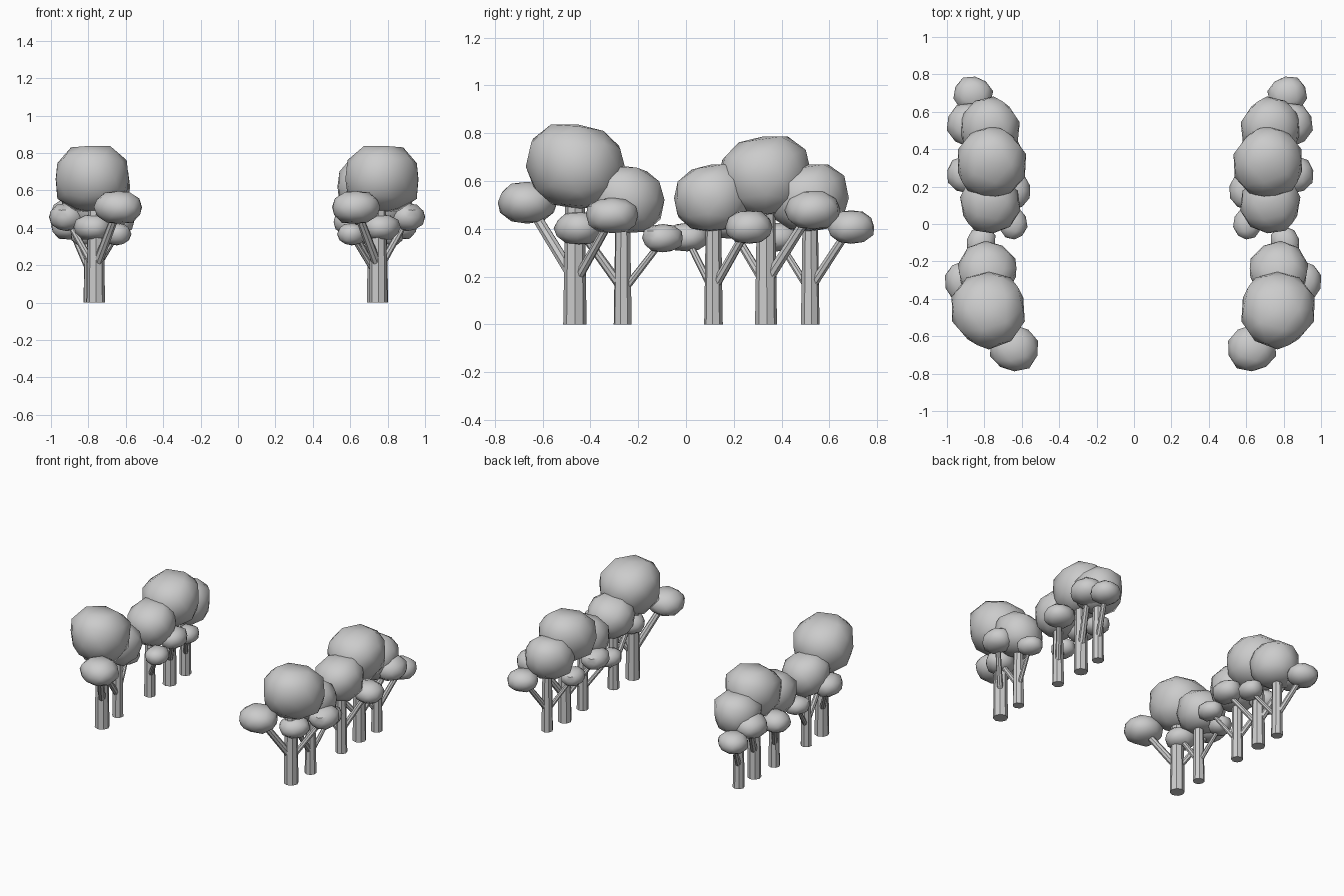
import bpy, bmesh, math, random
from mathutils import Matrix, Vector

cube = bpy.data.objects.get("Cube")
if cube:
    bpy.data.objects.remove(cube, do_unlink=True)

grey = bpy.data.materials.new("plain_grey")
grey.use_nodes = True
grey.diffuse_color = (0.6, 0.6, 0.6, 1)
grey.node_tree.nodes["Principled BSDF"].inputs["Base Color"].default_value = (0.6, 0.6, 0.6, 1)


def finish(bm, name, matrix):
    """Place a part, then turn it into a shaded object."""
    bm.transform(matrix)
    bmesh.ops.recalc_face_normals(bm, faces=bm.faces)
    mesh = bpy.data.meshes.new(name)
    bm.to_mesh(mesh)
    bm.free()
    mesh.materials.append(grey)
    obj = bpy.data.objects.new(name, mesh)
    bpy.context.collection.objects.link(obj)
    bpy.ops.object.select_all(action="DESELECT")
    obj.select_set(True)
    bpy.context.view_layer.objects.active = obj
    bpy.ops.object.shade_smooth_by_angle(angle=math.radians(40))


def limb(name, start, end, r1, r2, matrix):
    """Tapered stick between two points."""
    start, end = Vector(start), Vector(end)
    axis = end - start
    bm = bmesh.new()
    bmesh.ops.create_cone(bm, cap_ends=True, segments=8, radius1=r1, radius2=r2, depth=axis.length)
    turn = axis.to_track_quat("Z", "Y").to_matrix().to_4x4()
    bm.transform(Matrix.Translation((start + end) / 2) @ turn)
    finish(bm, name, matrix)


def foliage(name, centre, radii, seed, power, slope, matrix):
    """Faceted lump: fuller than a sphere, slightly uneven, with a sloping top."""
    rng = random.Random(seed)
    bm = bmesh.new()
    bmesh.ops.create_icosphere(bm, subdivisions=2, radius=1)
    for v in bm.verts:
        flat = math.hypot(v.co.x, v.co.y)
        v.co /= (flat ** power + abs(v.co.z) ** power) ** (1 / power)
        v.co *= rng.uniform(0.93, 1.03)
        v.co.z -= slope * v.co.y * max(v.co.z, 0)
        v.co.z = min(v.co.z, 0.97 - slope * v.co.y)
    bm.transform(Matrix.Translation(centre) @ Matrix.Diagonal((*radii, 1)))
    finish(bm, name, matrix)


def tree(label, x, y, turn, size, side):
    """Trunk, crown and two branches that each carry a smaller clump."""
    m = (Matrix.Translation((x, y, 0)) @ Matrix.Diagonal((side, 1, 1, 1))
         @ Matrix.Rotation(math.radians(turn), 4, "Z") @ Matrix.Scale(size, 4))
    limb(label + "_trunk", (0, 0, 0), (0, 0, 0.58), 0.049, 0.04, m)
    limb(label + "_large_branch", (-0.012, -0.02, 0.22), (-0.11, -0.18, 0.48), 0.025, 0.022, m)
    limb(label + "_small_branch", (0.01, 0.01, 0.19), (0.14, 0.14, 0.42), 0.02, 0.017, m)
    foliage(label + "_crown", (0.017, 0.01, 0.66), (0.205, 0.212, 0.185), 4, 2.5, 0.14, m)
    foliage(label + "_large_clump", (-0.12, -0.2, 0.51), (0.135, 0.13, 0.092), 7, 2.3, 0, m)
    foliage(label + "_small_clump", (0.155, 0.155, 0.457), (0.1, 0.115, 0.077), 9, 2.3, 0, m)


# Rows: position along the row, turn, size, right x, left x
TREES = [
    (-0.465, 0, 1.0, 0.75, 0.76),
    (-0.265, 31, 0.79, 0.765, 0.775),
    (0.115, 174, 0.8, 0.745, 0.785),
    (0.335, 184, 0.94, 0.735, 0.78),
    (0.52, 187, 0.8, 0.745, 0.785),
]
for number, (y, turn, size, east, west) in enumerate(TREES, 1):
    tree(f"left_tree_{number}", east, y, turn, size, 1)
    tree(f"right_tree_{number}", -west, y, turn, size, -1)
